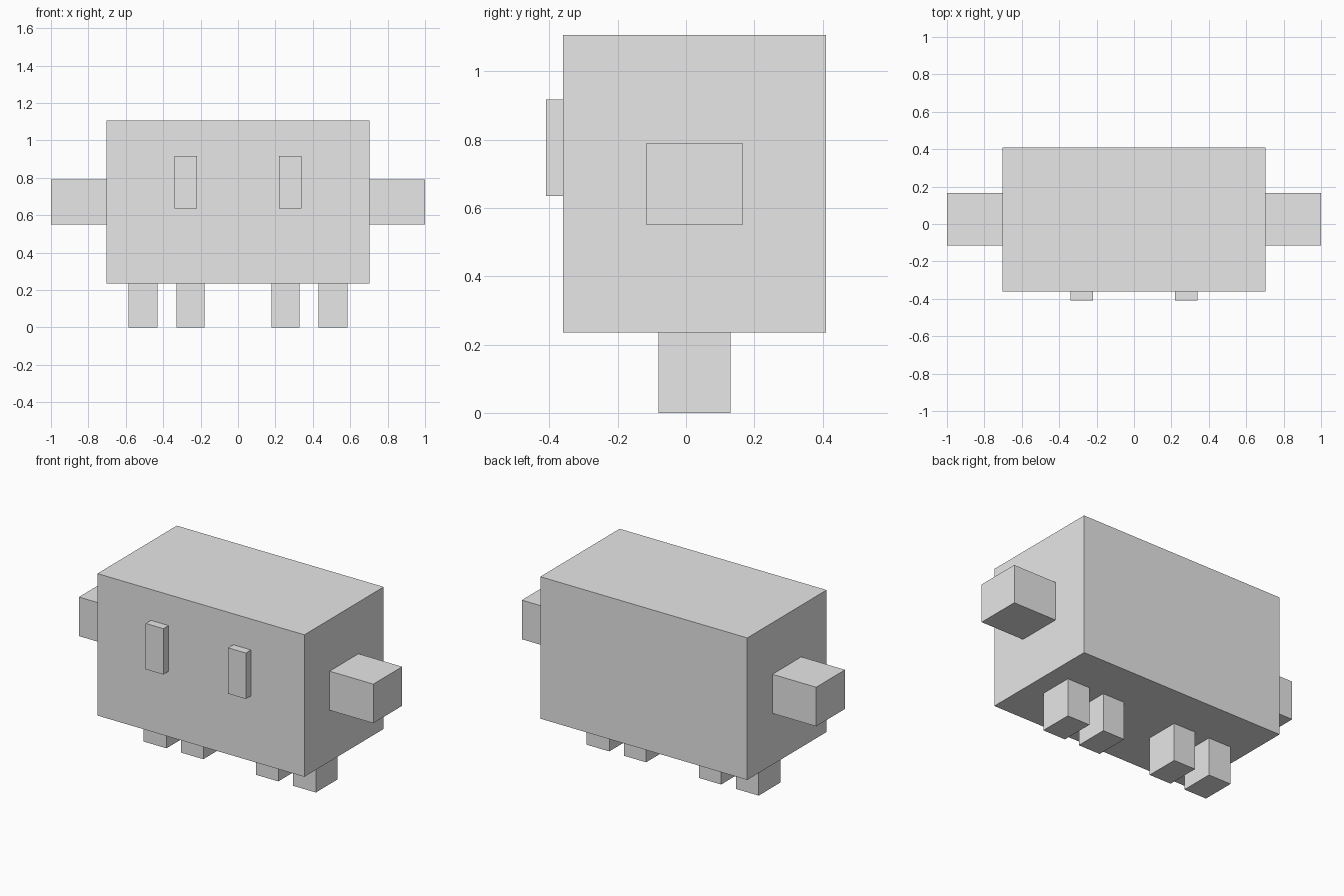
import bpy

# Remove the default cube
default = bpy.data.objects.get("Cube")
if default:
    bpy.data.objects.remove(default, do_unlink=True)

# Single flat colour
GREY = (0.8, 0.8, 0.8, 1.0)
grey = bpy.data.materials.new("light_grey")
grey.use_nodes = True
grey.diffuse_color = GREY
for node in grey.node_tree.nodes:
    if node.type == "BSDF_PRINCIPLED":
        node.inputs["Base Color"].default_value = GREY


def box(name, xs, ys, zs):
    """Box spanning the given (low, high) ranges on each axis."""
    spans = (xs, ys, zs)
    bpy.ops.mesh.primitive_cube_add(size=1, location=[sum(s) / 2 for s in spans])
    obj = bpy.context.object
    obj.name = name
    obj.scale = [s[1] - s[0] for s in spans]
    bpy.ops.object.transform_apply(location=False, rotation=False, scale=True)
    obj.data.materials.append(grey)
    return obj


def mirrored_boxes(name, xs, ys, zs):
    """Matching boxes on the left (+x) and right (-x)."""
    box("left_" + name, xs, ys, zs)
    box("right_" + name, (-xs[1], -xs[0]), ys, zs)


# Body
BOTTOM, FRONT, SIDE = 0.235, -0.36, 0.703
box("body", (-SIDE, SIDE), (FRONT, 0.41), (BOTTOM, 1.107))

# Arms
mirrored_boxes("arm", (SIDE, 1.0), (-0.115, 0.165), (0.55, 0.79))

# Raised eyes
mirrored_boxes("eye", (0.22, 0.34), (-0.41, FRONT), (0.635, 0.917))

# Legs, an inner and an outer one on each side
for label, xs in (("inner_leg", (0.18, 0.33)), ("outer_leg", (0.43, 0.585))):
    mirrored_boxes(label, xs, (-0.08, 0.13), (0.0, BOTTOM))
